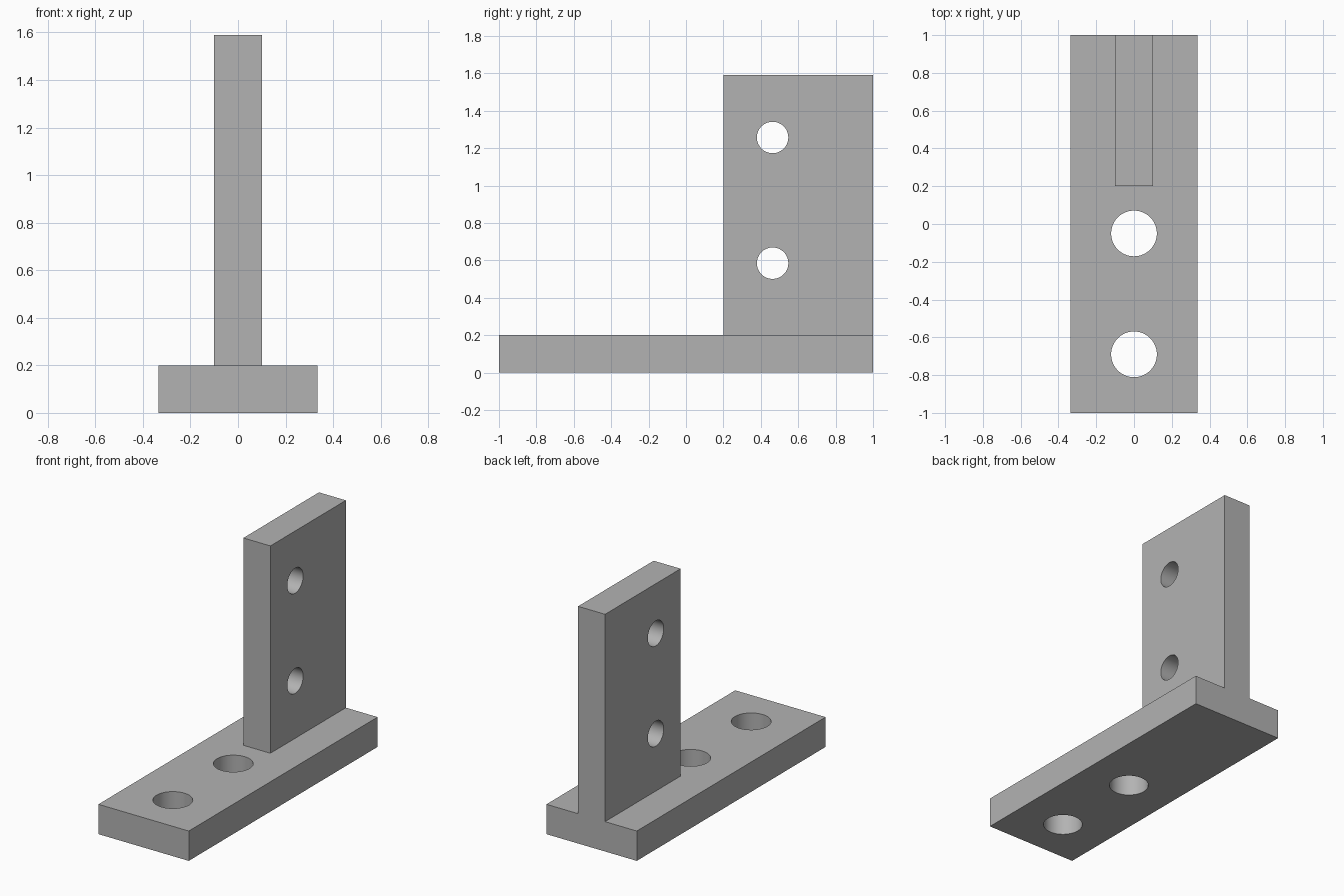
import bpy
import math
from mathutils import Vector

cube = bpy.data.objects.get("Cube")
if cube:
    bpy.data.objects.remove(cube, do_unlink=True)

# Single plain grey
GREY = (0.45, 0.45, 0.45, 1)
grey = bpy.data.materials.new("plain grey")
grey.use_nodes = True
grey.diffuse_color = GREY
grey.node_tree.nodes["Principled BSDF"].inputs["Base Color"].default_value = GREY


def box(name, low, high):
    low, high = Vector(low), Vector(high)
    bpy.ops.mesh.primitive_cube_add(size=1, location=(low + high) / 2)
    obj = bpy.context.object
    obj.name = name
    obj.scale = high - low
    bpy.ops.object.transform_apply(location=True, rotation=False, scale=True)
    obj.data.materials.append(grey)
    return obj


def drill(name, location, radius, rotation=(0, 0, 0)):
    bpy.ops.mesh.primitive_cylinder_add(vertices=64, radius=radius, depth=0.6,
                                        location=location, rotation=rotation)
    obj = bpy.context.object
    obj.name = name
    obj.data.materials.append(grey)
    return obj


def combine(target, tool, operation):
    mod = target.modifiers.new(tool.name, 'BOOLEAN')
    mod.operation = operation
    mod.solver = 'EXACT'
    mod.object = tool
    bpy.context.view_layer.objects.active = target
    bpy.ops.object.modifier_apply(modifier=mod.name)
    bpy.data.objects.remove(tool, do_unlink=True)


# Base plate and upright plate joined into one solid bracket
bracket = box("bracket", (-0.335, -1, 0), (0.335, 1, 0.2))
upright = box("upright_plate", (-0.1, 0.2, 0.1), (0.1, 1, 1.59))
combine(bracket, upright, 'UNION')

# Vertical holes through the base
for y in (-0.05, -0.69):
    combine(bracket, drill("base_hole", (0, y, 0.1), 0.121), 'DIFFERENCE')

# Sideways holes through the upright
for z in (0.585, 1.257):
    combine(bracket, drill("upright_hole", (0, 0.463, z), 0.084,
                           (0, math.pi / 2, 0)), 'DIFFERENCE')

# Smooth hole walls, sharp plate edges
bpy.ops.object.select_all(action='DESELECT')
bracket.select_set(True)
bpy.context.view_layer.objects.active = bracket
bpy.ops.object.shade_smooth_by_angle(angle=math.radians(30))
